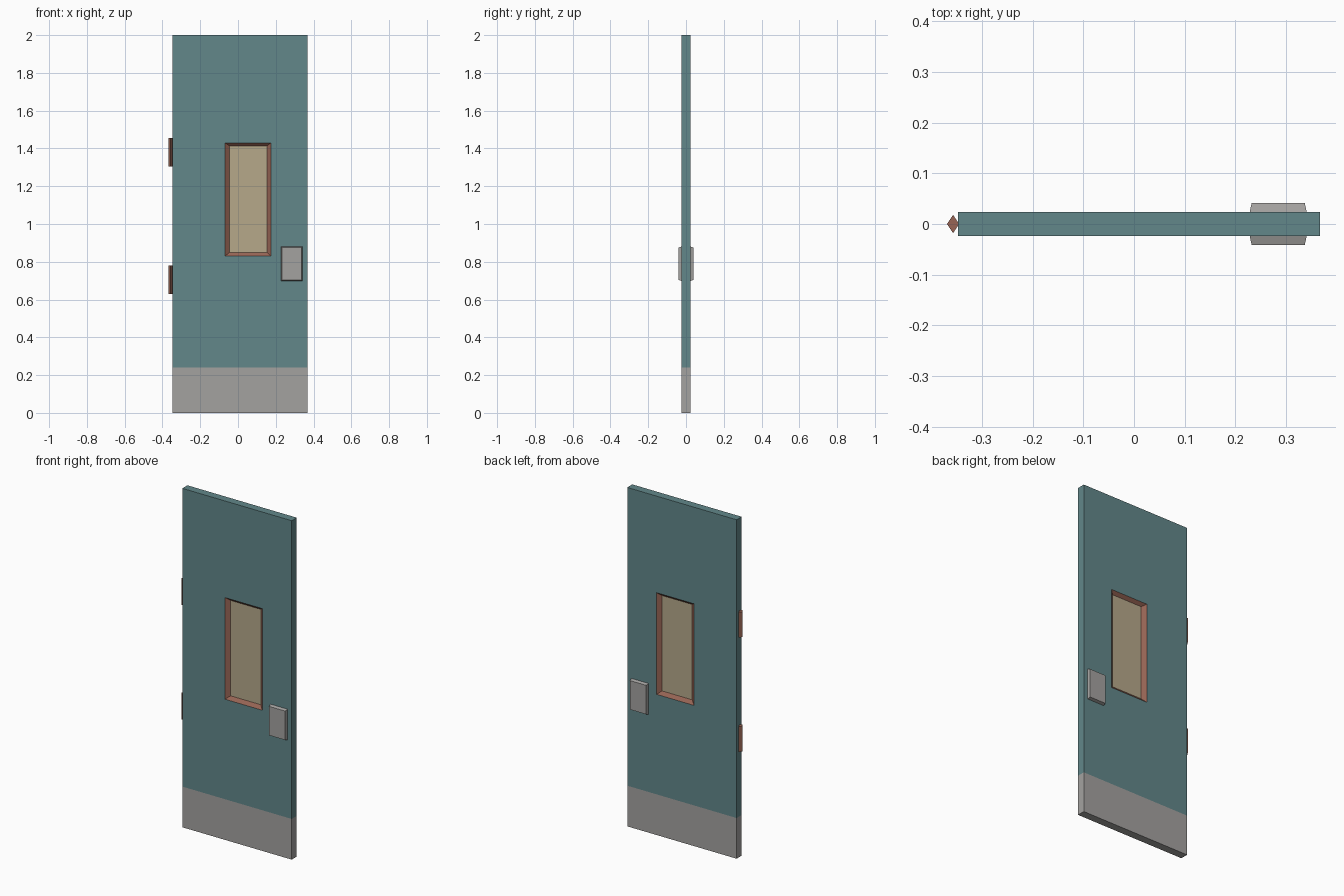
import bpy, bmesh

if "Cube" in bpy.data.objects:
    bpy.data.objects.remove(bpy.data.objects["Cube"])


def material(name, rgb):
    def lin(c):
        c /= 255
        return c / 12.92 if c <= 0.04045 else ((c + 0.055) / 1.055) ** 2.4
    m = bpy.data.materials.new(name)
    m.diffuse_color = (*[lin(c) for c in rgb], 1)
    m.use_nodes = True
    m.node_tree.nodes["Principled BSDF"].inputs["Base Color"].default_value = m.diffuse_color
    return m


TEAL = material("teal_paint", (98, 135, 138))
GREY = material("grey_metal", (164, 162, 160))
BROWN = material("brown_metal", (152, 101, 85))
GLASS = material("tan_glass", (182, 168, 138))


def finish(name, bm, *mats):
    bmesh.ops.remove_doubles(bm, verts=bm.verts, dist=1e-5)
    bmesh.ops.recalc_face_normals(bm, faces=bm.faces)
    me = bpy.data.meshes.new(name)
    bm.to_mesh(me)
    bm.free()
    for m in mats:
        me.materials.append(m)
    ob = bpy.data.objects.new(name, me)
    bpy.context.collection.objects.link(ob)
    return ob


def face(bm, pts, mat=0):
    f = bm.faces.new([bm.verts.new(p) for p in pts])
    f.material_index = mat


def rect(x0, x1, z0, z1, y):
    return [(x0, y, z0), (x1, y, z0), (x1, y, z1), (x0, y, z1)]


def band(bm, a, b, mat=0):
    # Quads joining two loops of points
    for i in range(len(a)):
        j = (i + 1) % len(a)
        face(bm, [a[i], a[j], b[j], b[i]], mat)


# Door slab with kick plate, sloped window reveal and glass
T = 0.0235
xs = [-0.347, -0.069, 0.175, 0.367]
zs = [0, 0.24, 0.83, 1.43, 2]
bm = bmesh.new()
for y in (-T, T):
    for i in range(3):
        for k in range(4):
            if (i, k) != (1, 2):
                face(bm, rect(xs[i], xs[i + 1], zs[k], zs[k + 1], y), int(k == 0))
    s = 1 if y > 0 else -1
    pane = rect(-0.044, 0.153, 0.85, 1.413, 0.006 * s)
    band(bm, rect(xs[1], xs[2], zs[2], zs[3], y), pane, 2)
    face(bm, pane, 3)
for k in range(4):
    for x in (xs[0], xs[-1]):
        face(bm, [(x, -T, zs[k]), (x, T, zs[k]), (x, T, zs[k + 1]), (x, -T, zs[k + 1])], int(k == 0))
for i in range(3):
    for z in (0, 2):
        face(bm, [(xs[i], -T, z), (xs[i + 1], -T, z), (xs[i + 1], T, z), (xs[i], T, z)], int(z == 0))
# the front and back shells share all outer edges, so normals resolve together
finish("door_panel", bm, TEAL, GREY, BROWN, GLASS)

# Tapered handle plates on both sides
for name, s in (("front_handle_plate", -1), ("back_handle_plate", 1)):
    bm = bmesh.new()
    a = rect(0.228, 0.341, 0.698, 0.881, s * 0.022)
    b = rect(0.232, 0.337, 0.704, 0.875, s * 0.041)
    band(bm, a, b)
    face(bm, a)
    face(bm, b)
    finish(name, bm, GREY)

# Diamond-section hinges
for name, z in (("lower_hinge", 0.63), ("upper_hinge", 1.305)):
    bm = bmesh.new()
    plan = [(-0.369, 0), (-0.357, -0.018), (-0.345, 0), (-0.357, 0.018)]
    a = [(x, y, z) for x, y in plan]
    b = [(x, y, z + 0.15) for x, y in plan]
    band(bm, a, b)
    face(bm, a)
    face(bm, b)
    finish(name, bm, BROWN)
